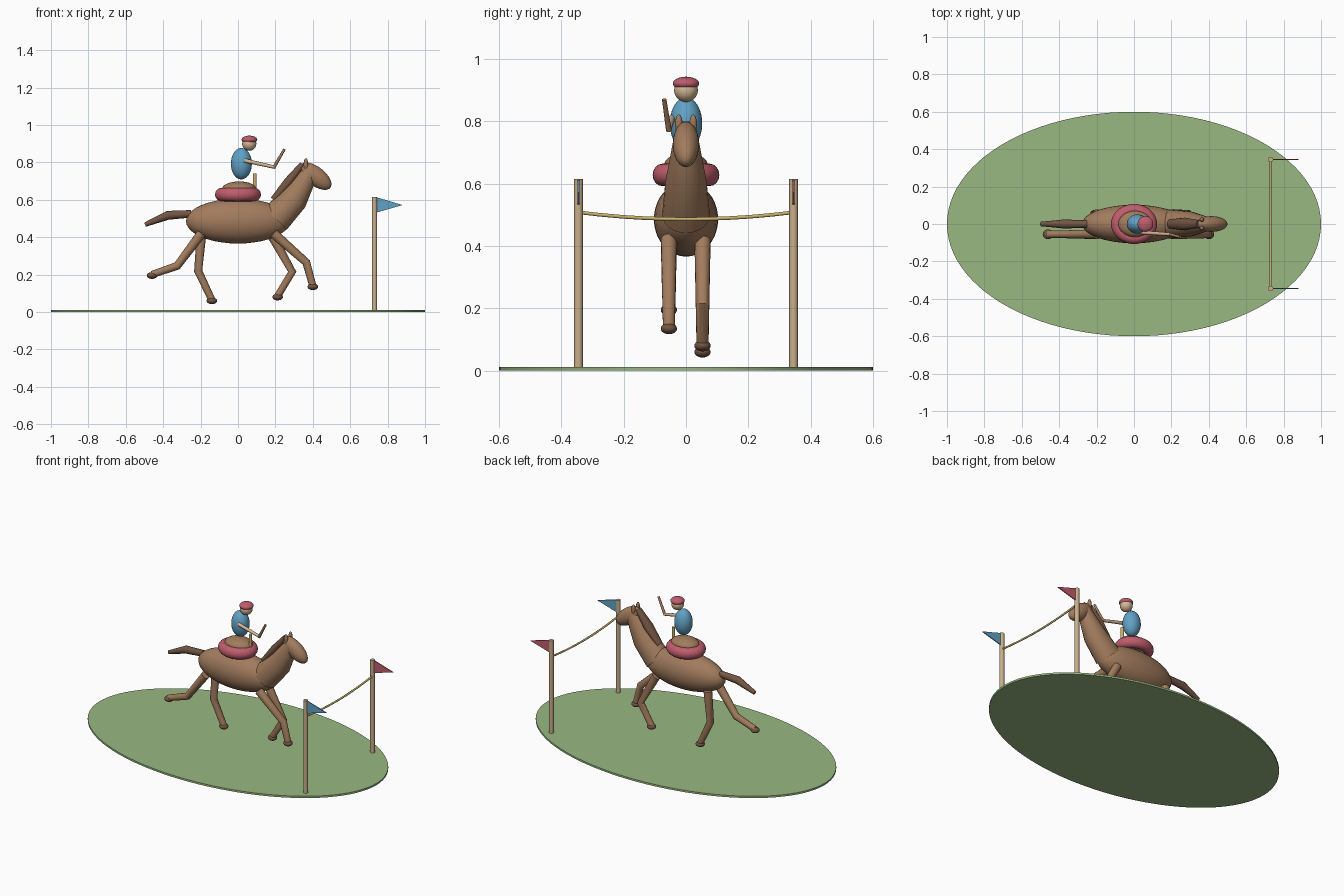
import bpy, bmesh, math
from mathutils import Vector, Matrix

if "Cube" in bpy.data.objects:
    bpy.data.objects.remove(bpy.data.objects["Cube"])


def mat(name, rgb):
    m = bpy.data.materials.new(name)
    m.diffuse_color = (*rgb, 1)
    m.use_nodes = True
    m.node_tree.nodes["Principled BSDF"].inputs["Base Color"].default_value = m.diffuse_color
    return m


COAT = mat("brown coat", (0.36, 0.20, 0.11))
DARK = mat("dark brown", (0.17, 0.09, 0.055))
PINK = mat("rose red", (0.52, 0.11, 0.15))
BLUE = mat("sky blue", (0.12, 0.36, 0.56))
SKIN = mat("light skin", (0.66, 0.48, 0.30))
WOOD = mat("pale wood", (0.58, 0.43, 0.26))
GOLD = mat("straw gold", (0.58, 0.44, 0.15))
GREEN = mat("grass green", (0.32, 0.48, 0.22))


def finish(name, bm, material, smooth=True):
    bmesh.ops.recalc_face_normals(bm, faces=bm.faces)
    me = bpy.data.meshes.new(name)
    bm.to_mesh(me)
    bm.free()
    me.materials.append(material)
    ob = bpy.data.objects.new(name, me)
    bpy.context.collection.objects.link(ob)
    if smooth:
        bpy.context.view_layer.objects.active = ob
        ob.select_set(True)
        bpy.ops.object.shade_smooth_by_angle(angle=math.radians(40))
        ob.select_set(False)
    return ob


def ellipsoid(name, c, r, material, tilt=0):
    bm = bmesh.new()
    m = (Matrix.Translation(c) @ Matrix.Rotation(tilt, 4, 'Y')
         @ Matrix.Diagonal((*r, 1)))
    bmesh.ops.create_uvsphere(bm, u_segments=32, v_segments=20, radius=1, matrix=m)
    return finish(name, bm, material)


def limb(name, pts, radii, material, seg=16, flat=1.0):
    """Tapered tube along points in an upright plane; rings are mitred at bends."""
    pts = [Vector(p) for p in pts]
    bm = bmesh.new()
    rings = []
    for i, (p, r) in enumerate(zip(pts, radii)):
        a = (p - pts[max(i - 1, 0)]).normalized()
        b = (pts[min(i + 1, len(pts) - 1)] - p).normalized()
        t = (a + b).normalized()
        side = Vector((0, 1, 0)) if abs(t.y) < 0.8 else Vector((1, 0, 0))
        n = side.cross(t).normalized()
        side = t.cross(n)
        rings.append([bm.verts.new(p + r * (math.cos(k) * side * flat + math.sin(k) * n))
                      for k in (2 * math.pi * j / seg for j in range(seg))])
    for q, s in zip(rings, rings[1:]):
        for j in range(seg):
            bm.faces.new((q[j], q[(j + 1) % seg], s[(j + 1) % seg], s[j]))
    bm.faces.new(rings[0])
    bm.faces.new(rings[-1])
    return finish(name, bm, material)


# oval grass base
bm = bmesh.new()
bmesh.ops.create_cone(bm, cap_ends=True, segments=96, radius1=1, radius2=1, depth=0.012,
                      matrix=Matrix.Translation((0, 0, 0.006)) @ Matrix.Diagonal((1, 0.6, 1, 1)))
finish("grass_base", bm, GREEN)

# horse body, neck, head, mane and tail
ellipsoid("horse_body", (0, 0, 0.486), (0.278, 0.103, 0.12), COAT)
limb("horse_neck", [(0.20, 0, 0.50), (0.30, 0, 0.605), (0.345, 0, 0.68), (0.39, 0, 0.755)],
     [0.085, 0.074, 0.058, 0.042], COAT, 24, 0.9)
ellipsoid("horse_head", (0.415, 0, 0.726), (0.10, 0.042, 0.05), COAT, math.radians(38))
limb("horse_mane", [(0.19, 0, 0.60), (0.27, 0, 0.695), (0.345, 0, 0.79)],
     [0.018, 0.026, 0.016], DARK, 16, 1.3)
limb("horse_tail", [(-0.25, 0, 0.525), (-0.375, 0, 0.517), (-0.497, 0, 0.467)],
     [0.02, 0.024, 0.012], DARK)
for s, side in ((-1, "right"), (1, "left")):
    ellipsoid(side + "_ear", (0.363, s * 0.023, 0.79), (0.012, 0.012, 0.032), COAT)

# galloping legs with hooves: hip, knee and foot in x, z
LEGS = {
    "right_hind": (-0.055, (-0.195, 0.42), (-0.325, 0.247), (-0.46, 0.20)),
    "left_hind": (0.053, (-0.195, 0.42), (-0.213, 0.22), (-0.14, 0.065)),
    "left_front": (0.053, (0.175, 0.42), (0.29, 0.215), (0.212, 0.085)),
    "right_front": (-0.055, (0.19, 0.42), (0.365, 0.265), (0.40, 0.14)),
}
for name, (y, hip, knee, foot) in LEGS.items():
    limb(name + "_leg", [(x, y, z) for x, z in (hip, knee, foot)],
         [0.026, 0.022, 0.019], COAT)
    ellipsoid(name + "_hoof", (foot[0], y, foot[1] - 0.005), (0.028, 0.026, 0.018), DARK)

# padded saddle ring, seat and pommel
bm = bmesh.new()
R, r, n, k = 0.087, 0.036, 40, 16
grid = [[bm.verts.new(((R + r * math.cos(b)) * math.cos(a), 0.87 * (R + r * math.cos(b)) * math.sin(a),
                       0.628 + r * math.sin(b)))
         for b in (2 * math.pi * j / k for j in range(k))]
        for a in (2 * math.pi * i / n for i in range(n))]
for i in range(n):
    for j in range(k):
        p, q = grid[i], grid[(i + 1) % n]
        bm.faces.new((p[j], q[j], q[(j + 1) % k], p[(j + 1) % k]))
finish("saddle_pad", bm, PINK)
ellipsoid("saddle_seat", (0.006, 0, 0.66), (0.09, 0.07, 0.038), COAT)
limb("saddle_pommel", [(0.09, 0, 0.64), (0.09, 0, 0.74)], [0.01, 0.01], GOLD)

# rider
ellipsoid("rider_torso", (0.018, 0, 0.793), (0.056, 0.052, 0.084), BLUE)
ellipsoid("rider_head", (0.06, 0, 0.90), (0.038, 0.038, 0.038), SKIN)
ellipsoid("rider_cap", (0.061, 0, 0.921), (0.042, 0.042, 0.022), PINK)
limb("rider_arm", [(0.035, -0.045, 0.81), (0.193, -0.055, 0.775)], [0.011, 0.009], SKIN, 12)
limb("riding_crop", [(0.19, -0.055, 0.77), (0.248, -0.07, 0.87)], [0.009, 0.007], COAT, 12)

# finish posts, pennants and sagging rope
for s, side, colour in ((-1, "right", BLUE), (1, "left", PINK)):
    y = s * 0.345
    limb(side + "_post", [(0.73, y, 0.01), (0.73, y, 0.615)], [0.014, 0.014], WOOD, 20)
    bm = bmesh.new()
    f = bm.faces.new([bm.verts.new((x, y - 0.003, z))
                      for x, z in ((0.735, 0.615), (0.735, 0.53), (0.88, 0.572))])
    g = bmesh.ops.extrude_face_region(bm, geom=[f])["geom"]
    bmesh.ops.translate(bm, vec=(0, 0.006, 0), verts=[v for v in g if isinstance(v, bmesh.types.BMVert)])
    finish(side + "_pennant", bm, colour, False)
limb("finish_rope", [(0.73, y, 0.486 + 0.022 * (y / 0.345) ** 2)
                     for y in (-0.345 + 0.069 * i for i in range(11))], [0.006] * 11, GOLD, 10)
